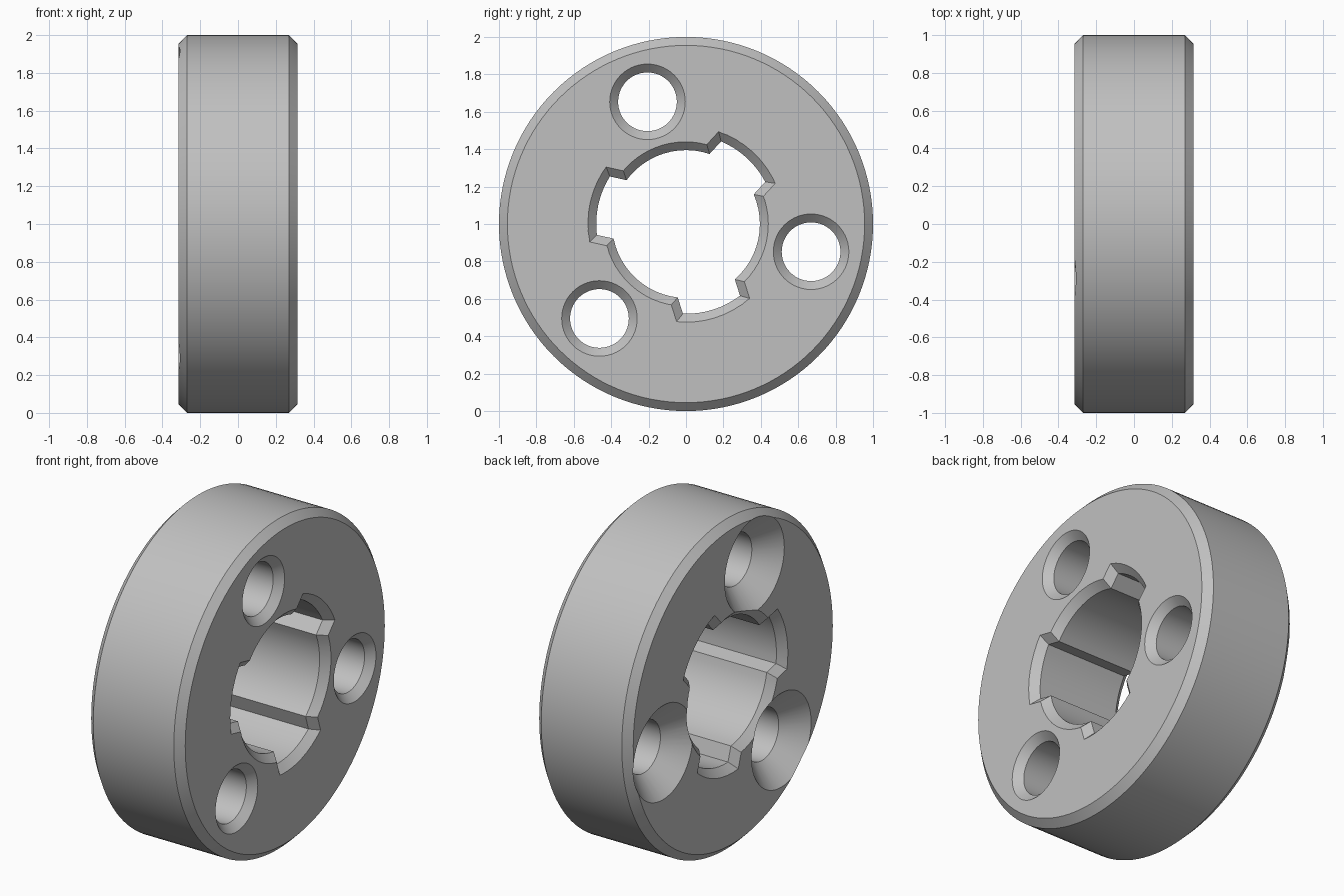
import bpy, bmesh
from math import sin, cos, asin, pi, radians

cube = bpy.data.objects.get("Cube")
if cube:
    bpy.data.objects.remove(cube, do_unlink=True)

HALF = 0.315       # half thickness
CH = 0.045         # chamfer size
SLOT_ANGLE = 47.5  # direction of the first slot, degrees
BOLT_ANGLE = 107.5 # direction of the first bolt hole
BOLT_DIST = 0.685
MID = HALF - CH

steel = bpy.data.materials.new("steel_grey")
steel.use_nodes = True
grey = (0.53, 0.53, 0.53, 1)
steel.diffuse_color = grey
steel.node_tree.nodes["Principled BSDF"].inputs["Base Color"].default_value = grey


def circle(r, n, cy=0, cz=0):
    return [(cy + r * cos(2 * pi * i / n), cz + r * sin(2 * pi * i / n)) for i in range(n)]


def arc(r, a0, a1, n):
    return [(r * cos(a0 + (a1 - a0) * i / n), r * sin(a0 + (a1 - a0) * i / n))
            for i in range(n + 1)]


def bore_outline(grow):
    """Round bore with three parallel-sided slots, enlarged by grow."""
    r, floor, w = 0.395 + grow, 0.48 + grow, 0.16 + grow
    pts = []
    for k in range(3):
        c = radians(SLOT_ANGLE + 120 * k)
        a, b = asin(w / floor), asin(w / r)
        pts += arc(floor, c - a, c + a, 8)
        pts += arc(r, c + b, c + 2 * pi / 3 - b, 12)
    return pts


def loft(name, rings):
    """Solid skinned through (x, outline) rings along the x axis."""
    bm = bmesh.new()
    loops = [[bm.verts.new((x, y, z + 1)) for y, z in pts] for x, pts in rings]
    for lo, hi in zip(loops, loops[1:]):
        n = len(lo)
        for i in range(n):
            j = (i + 1) % n
            bm.faces.new((lo[i], lo[j], hi[j], hi[i]))
    bm.faces.new(loops[0])
    bm.faces.new(loops[-1])
    bmesh.ops.recalc_face_normals(bm, faces=bm.faces)
    mesh = bpy.data.meshes.new(name)
    bm.to_mesh(mesh)
    bm.free()
    mesh.materials.append(steel)
    obj = bpy.data.objects.new(name, mesh)
    bpy.context.collection.objects.link(obj)
    return obj


def cut(target, cutter):
    cutter.hide_render = True
    bpy.context.view_layer.objects.active = target
    mod = target.modifiers.new("cut", 'BOOLEAN')
    mod.operation = 'DIFFERENCE'
    mod.solver = 'EXACT'
    mod.object = cutter
    bpy.ops.object.modifier_apply(modifier=mod.name)
    bpy.data.objects.remove(cutter, do_unlink=True)


# Chamfered disc
disc = loft("ring_body", [(-HALF, circle(1 - CH, 128)), (-MID, circle(1, 128)),
                          (MID, circle(1, 128)), (HALF, circle(1 - CH, 128))])

# Slotted bore, chamfered at both ends
cut(disc, loft("bore_cutter", [(-HALF - CH, bore_outline(2 * CH)), (-MID, bore_outline(0)),
                               (MID, bore_outline(0)), (HALF + CH, bore_outline(2 * CH))]))

# Bolt holes: deep countersink on one face, small chamfer on the other
HOLE, SINK, OVER = 0.157, 0.285, 0.06
for k in range(3):
    a = radians(BOLT_ANGLE + 120 * k)
    cy, cz = BOLT_DIST * cos(a), BOLT_DIST * sin(a)
    profile = [(-HALF - OVER, SINK + OVER), (-HALF + SINK - HOLE, HOLE),
               (MID, HOLE), (HALF + OVER, HOLE + CH + OVER)]
    cut(disc, loft("bolt_cutter", [(x, circle(r, 56, cy, cz)) for x, r in profile]))

# Smooth curved walls, crisp chamfers
bpy.ops.object.select_all(action='DESELECT')
disc.select_set(True)
bpy.context.view_layer.objects.active = disc
bpy.ops.object.shade_smooth_by_angle(angle=radians(25))
